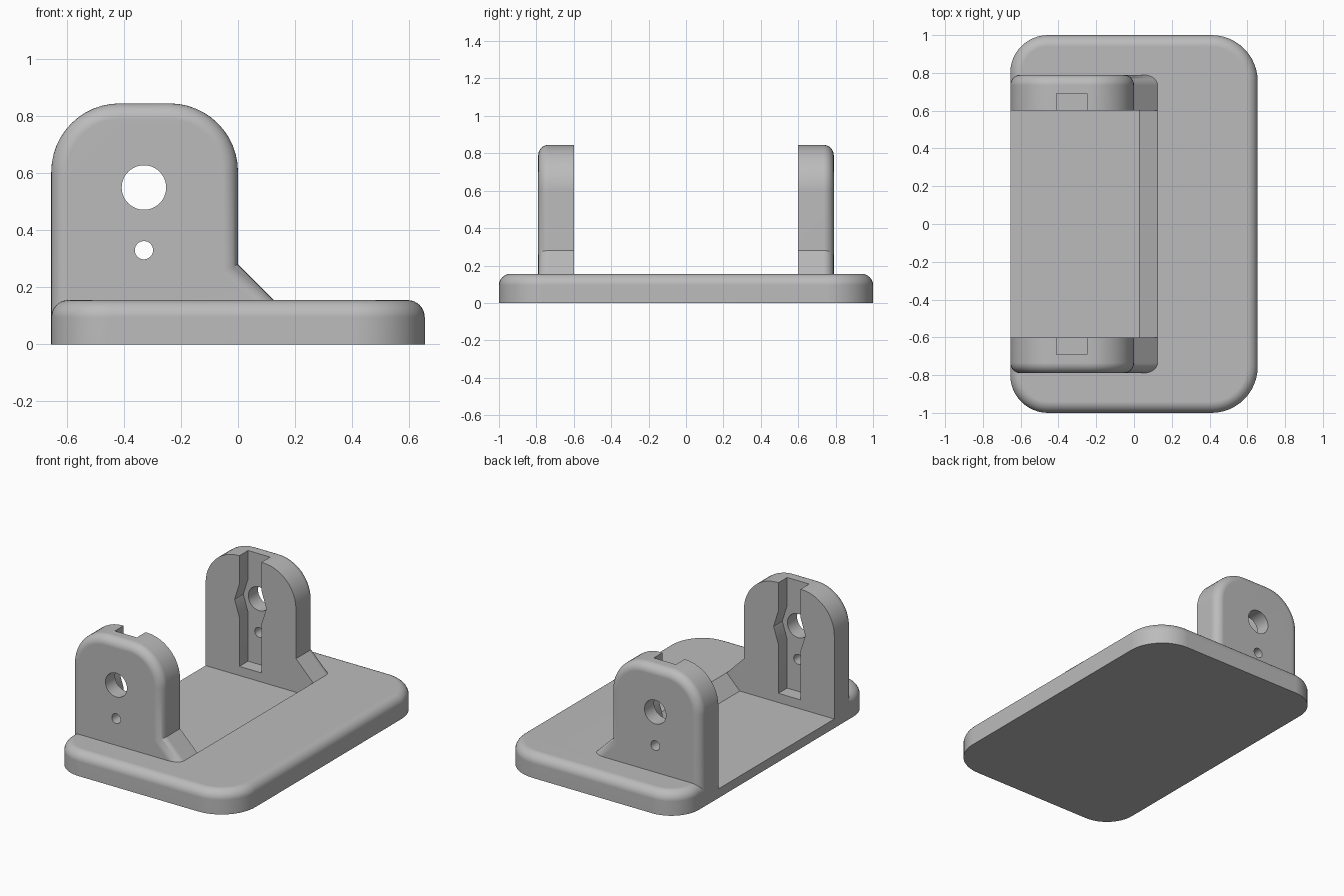
import bpy
import bmesh
from math import cos, sin, pi
from mathutils import Vector

if "Cube" in bpy.data.objects:
    bpy.data.objects.remove(bpy.data.objects["Cube"], do_unlink=True)

grey = bpy.data.materials.new("plain_grey")
grey.use_nodes = True
COLOUR = (0.5, 0.5, 0.5, 1)
grey.diffuse_color = COLOUR
grey.node_tree.nodes["Principled BSDF"].inputs["Base Color"].default_value = COLOUR


def arc(cx, cy, r, start, steps=12):
    """Quarter circle, anticlockwise from the start angle."""
    return [(cx + r * cos(start + pi / 2 * i / steps),
             cy + r * sin(start + pi / 2 * i / steps)) for i in range(steps + 1)]


def extrude(name, points, axis, lo, hi, round_at=None, radius=0.06):
    """Extrude a profile along y or z and round the rim of one end."""
    bm = bmesh.new()
    if axis == "z":
        verts = [bm.verts.new((a, b, lo)) for a, b in points]
    else:
        verts = [bm.verts.new((a, lo, b)) for a, b in points]
    face = bm.faces.new(verts)
    moved = bmesh.ops.extrude_face_region(bm, geom=[face])["geom"]
    shift = Vector((0, 0, hi - lo) if axis == "z" else (0, hi - lo, 0))
    bmesh.ops.translate(bm, vec=shift,
                        verts=[v for v in moved if isinstance(v, bmesh.types.BMVert)])
    bmesh.ops.recalc_face_normals(bm, faces=bm.faces)
    if round_at is not None:
        k = 2 if axis == "z" else 1
        rim = [e for e in bm.edges if all(abs(v.co[k] - round_at) < 1e-5 for v in e.verts)]
        bmesh.ops.bevel(bm, geom=rim, offset=radius, segments=8, profile=0.5,
                        affect="EDGES", clamp_overlap=False)
    mesh = bpy.data.meshes.new(name)
    bm.to_mesh(mesh)
    bm.free()
    mesh.materials.append(grey)
    obj = bpy.data.objects.new(name, mesh)
    bpy.context.collection.objects.link(obj)
    return obj


def combine(target, tool, operation):
    """Apply a boolean and discard the tool."""
    mod = target.modifiers.new("combine", "BOOLEAN")
    mod.operation = operation
    mod.solver = "EXACT"
    mod.object = tool
    bpy.context.view_layer.objects.active = target
    bpy.ops.object.modifier_apply(modifier=mod.name)
    bpy.data.objects.remove(tool, do_unlink=True)


W, TOP, FLOOR = 0.655, 0.155, 0.06
INNER, OUTER = 0.6, 0.79
HOLE_X, HOLE_Z = -0.33, 0.55

# Rounded base plate
big, small = 0.245, 0.2
outline = (arc(W - big, 1 - big, big, 0) + arc(small - W, 1 - small, small, pi / 2)
           + arc(small - W, small - 1, small, pi) + arc(W - big, big - 1, big, 1.5 * pi))
base = extrude("mounting_bracket", outline, "z", 0, TOP, TOP)

# Recessed floor with a sloping end, open on one side
pocket = [(-0.8, FLOOR), (0.03, FLOOR), (0.225, 0.255), (-0.8, 0.255)]
combine(base, extrude("pocket_cutter", pocket, "y", -INNER, INNER), "DIFFERENCE")

# Two upright ears with sloping feet
r, height = 0.24, 0.845
ear = ([(-W, 0.04), (0.24, 0.04), (0, 0.28)]
       + arc(-r, height - r, r, 0) + arc(r - W, height - r, r, pi / 2))
for side in (-1, 1):
    wall = extrude("ear", ear, "y", side * INNER, side * OUTER, side * OUTER, 0.055)
    combine(base, wall, "UNION")

# Vertical slot in both inner faces, wider around the large hole
half = [(0.08, 0.12), (0.08, HOLE_Z - 0.11), (0.115, HOLE_Z), (0.08, HOLE_Z + 0.11), (0.08, 1)]
slot = [(HOLE_X + a, z) for a, z in half] + [(HOLE_X - a, z) for a, z in reversed(half)]
combine(base, extrude("slot_cutter", slot, "y", -0.69, 0.69), "DIFFERENCE")

# Axle hole and pin hole through both ears
for z, radius in ((HOLE_Z, 0.078), (0.33, 0.032)):
    ring = [(HOLE_X + radius * cos(pi * i / 24), z + radius * sin(pi * i / 24)) for i in range(48)]
    combine(base, extrude("hole_cutter", ring, "y", -1.2, 1.2), "DIFFERENCE")

# Smooth fillets, crisp edges
bpy.ops.object.select_all(action="DESELECT")
base.select_set(True)
bpy.context.view_layer.objects.active = base
bpy.ops.object.shade_smooth_by_angle(angle=pi / 6)
weighted = base.modifiers.new("flat_faces", "WEIGHTED_NORMAL")
weighted.keep_sharp = True
